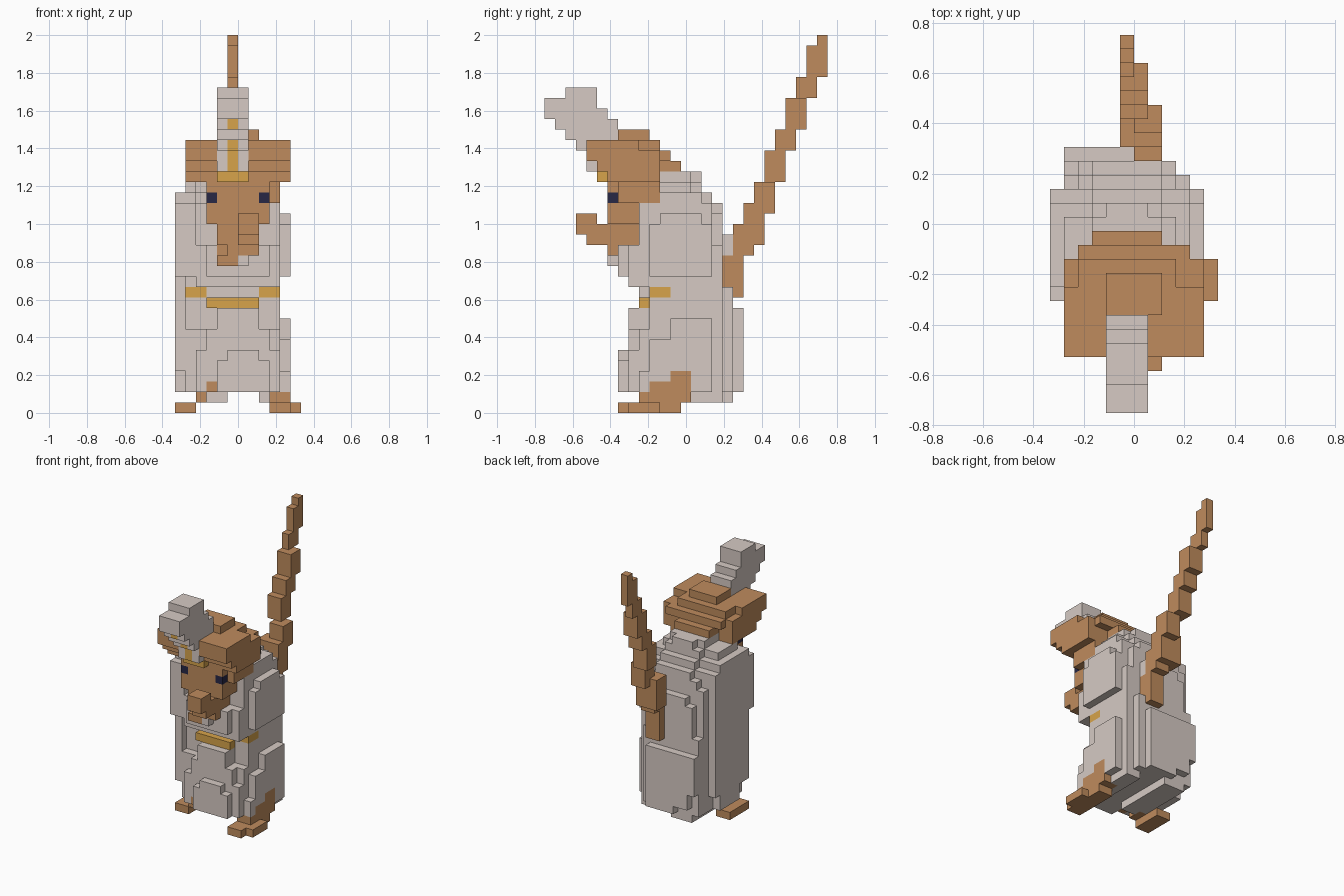
import bpy
import bmesh
from mathutils import Vector

UNIT = 1 / 18  # edge length of one cube cell

default_cube = bpy.data.objects.get("Cube")
if default_cube:
    bpy.data.objects.remove(default_cube, do_unlink=True)


def make_material(name, colour):
    material = bpy.data.materials.new(name)
    material.use_nodes = True
    material.diffuse_color = colour
    material.node_tree.nodes["Principled BSDF"].inputs["Base Color"].default_value = colour
    return material


materials = {
    "grey": make_material("warm_grey_cloth", (0.67, 0.59, 0.55, 1)),
    "brown": make_material("brown_fur", (0.52, 0.26, 0.11, 1)),
    "gold": make_material("gold_trim", (0.68, 0.37, 0.07, 1)),
    "dark": make_material("dark_eye", (0.02, 0.02, 0.06, 1)),
}
colours = list(materials)
cells = {}  # cell position -> (part name, colour)


def block_cells(x, y, z):
    return [(i, j, k) for i in range(*x) for j in range(*y) for k in range(*z)]


def fill(part, colour, x, y, z):
    for cell in block_cells(x, y, z):
        cells[cell] = (part, colour)


def paint(colour, x, y, z):
    for cell in block_cells(x, y, z):
        if cell in cells:
            cells[cell] = (cells[cell][0], colour)


# Lower robe: side flaps, core and back panel
fill("left_flap", "grey", x=(4, 5), y=(-1, 3), z=(2, 9))
fill("left_flap", "grey", x=(4, 5), y=(-3, 3), z=(2, 7))
fill("left_flap", "grey", x=(4, 5), y=(-4, 3), z=(2, 4))
fill("right_flap", "grey", x=(-6, -5), y=(-4, 3), z=(4, 13))
fill("right_flap", "grey", x=(-6, -5), y=(-2, 2), z=(2, 4))
fill("lower_robe", "grey", x=(-5, 4), y=(-3, 4), z=(2, 10))
fill("lower_robe", "grey", x=(-4, -1), y=(-3, 5), z=(1, 2))
fill("lower_robe", "grey", x=(2, 4), y=(-2, 4), z=(1, 2))
fill("lower_robe", "grey", x=(-5, 4), y=(-4, 4), z=(2, 8))
fill("back_panel", "grey", x=(-5, 3), y=(3, 5), z=(2, 12))
fill("back_panel", "grey", x=(-2, 2), y=(5, 6), z=(2, 10))
fill("back_panel", "grey", x=(-4, -2), y=(5, 6), z=(3, 10))
fill("back_panel", "grey", x=(-5, -4), y=(5, 6), z=(5, 10))

# Bent knees and front folds
fill("front_folds", "grey", x=(-2, 2), y=(-5, -3), z=(6, 10))
fill("front_folds", "grey", x=(-3, 3), y=(-5, -3), z=(4, 8))
fill("front_folds", "grey", x=(-4, 4), y=(-5, -3), z=(2, 6))
fill("front_folds", "grey", x=(-2, 3), y=(-6, -4), z=(2, 5))
fill("front_folds", "grey", x=(-1, 2), y=(-6, -4), z=(5, 6))

# Waist with belt
fill("waist", "grey", x=(-5, 4), y=(-3, 4), z=(10, 13))
fill("waist", "grey", x=(-4, 4), y=(-5, -3), z=(12, 13))
fill("waist", "grey", x=(-3, 2), y=(-4, -3), z=(10, 11))
paint("gold", x=(-3, 2), y=(-4, -3), z=(10, 11))
paint("gold", x=(-5, -3), y=(-3, -1), z=(11, 12))
paint("gold", x=(2, 4), y=(-3, -1), z=(11, 12))

# Feet and the fur showing through the robe
fill("left_foot", "brown", x=(3, 5), y=(-6, 0), z=(0, 1))
fill("left_foot", "brown", x=(5, 6), y=(-5, -2), z=(0, 1))
fill("left_foot", "brown", x=(3, 5), y=(-4, 1), z=(1, 2))
fill("right_foot", "brown", x=(-6, -4), y=(-4, 0), z=(0, 1))
fill("right_foot", "brown", x=(-4, -3), y=(-4, -2), z=(1, 2))
paint("brown", x=(4, 5), y=(-3, 1), z=(2, 3))
paint("brown", x=(4, 5), y=(-1, 1), z=(3, 4))
paint("brown", x=(4, 5), y=(-2, -1), z=(7, 8))
paint("brown", x=(-3, -2), y=(-6, -4), z=(2, 3))

# Upper robe rising to a stepped hood
fill("upper_robe", "grey", x=(-4, 4), y=(-5, 4), z=(13, 16))
fill("upper_robe", "grey", x=(-3, 3), y=(-6, 4), z=(13, 16))
fill("upper_robe", "grey", x=(-4, 4), y=(-4, 3), z=(16, 20))
fill("upper_robe", "grey", x=(-4, 3), y=(3, 4), z=(16, 19))
fill("upper_robe", "grey", x=(-3, 2), y=(3, 4), z=(19, 20))
fill("upper_robe", "grey", x=(-4, 2), y=(4, 5), z=(12, 16))
fill("upper_robe", "grey", x=(-3, 2), y=(4, 5), z=(16, 17))
fill("upper_robe", "grey", x=(-2, 1), y=(-7, -5), z=(14, 15))
fill("hood", "grey", x=(-4, 4), y=(-3, 2), z=(20, 21))
fill("hood", "grey", x=(-3, 2), y=(2, 3), z=(20, 21))
fill("hood", "grey", x=(-4, 3), y=(-2, 1), z=(21, 22))
fill("hood", "grey", x=(-3, 2), y=(-2, 2), z=(21, 22))
fill("hood", "grey", x=(-3, 2), y=(-2, 1), z=(22, 23))
fill("hood", "grey", x=(-2, 1), y=(0, 2), z=(22, 23))
fill("right_arm", "grey", x=(-6, -4), y=(-5, 3), z=(13, 20))
fill("right_arm", "grey", x=(-6, -4), y=(-4, 2), z=(20, 21))
fill("right_arm", "grey", x=(-5, -4), y=(3, 4), z=(10, 18))
fill("right_arm", "grey", x=(-5, -4), y=(-3, 1), z=(21, 22))
fill("left_arm", "grey", x=(4, 5), y=(-3, 3), z=(13, 18))
fill("left_arm", "grey", x=(4, 5), y=(-2, 2), z=(18, 19))

# Head, narrowing downwards from broad ears
fill("head", "brown", x=(-1, 2), y=(-7, -4), z=(15, 16))
fill("head", "brown", x=(-2, 2), y=(-7, -4), z=(16, 18))
fill("head", "brown", x=(-3, 3), y=(-7, -4), z=(18, 20))
fill("head", "brown", x=(-3, 3), y=(-7, -2), z=(20, 22))
fill("head", "brown", x=(3, 4), y=(-6, -2), z=(20, 22))
fill("ears", "brown", x=(-5, 5), y=(-7, -2), z=(22, 23))
fill("ears", "brown", x=(-5, 5), y=(-8, -2), z=(23, 24))
fill("ears", "brown", x=(-5, 5), y=(-9, -2), z=(24, 25))
fill("ears", "brown", x=(-5, 5), y=(-9, -4), z=(25, 26))
fill("crown", "brown", x=(-3, 2), y=(-3, 0), z=(23, 24))
fill("crown", "brown", x=(-4, 4), y=(-3, -1), z=(24, 25))
fill("crown", "brown", x=(-4, 3), y=(-4, -2), z=(25, 26))
fill("crown", "brown", x=(-2, 2), y=(-6, -3), z=(26, 27))
paint("brown", x=(-2, 0), y=(-7, -5), z=(14, 15))
paint("brown", x=(-2, -1), y=(-7, -5), z=(15, 16))

# Snout and eyes
fill("snout", "brown", x=(0, 2), y=(-10, -8), z=(18, 19))
fill("snout", "brown", x=(0, 2), y=(-10, -6), z=(17, 18))
fill("snout", "brown", x=(0, 2), y=(-9, -6), z=(16, 17))
fill("right_eye", "dark", x=(-3, -2), y=(-7, -6), z=(20, 21))
fill("left_eye", "dark", x=(2, 3), y=(-7, -6), z=(20, 21))

# Forward-leaning plume: one (front, back) depth per layer, going up
plume_depths = [(-8, -7), (-9, -7), (-9, -6), (-10, -6), (-11, -6),
                (-12, -6), (-13, -7), (-13, -8), (-11, -8)]
for layer, depth in enumerate(plume_depths, start=22):
    fill("plume", "grey", x=(-2, 1), y=depth, z=(layer, layer + 1))
paint("gold", x=(-2, 1), y=(-8, -7), z=(22, 23))
for layer, depth in enumerate(plume_depths[1:4], start=23):
    paint("gold", x=(-1, 0), y=(depth[0], depth[0] + 1), z=(layer, layer + 1))
paint("gold", x=(-1, 0), y=(-12, -11), z=(27, 28))

# Tail: a staircase of blocks climbing backwards
tail_heights = [(12, 15), (15, 18), (16, 20), (19, 22), (22, 25),
                (25, 27), (27, 30), (30, 32), (32, 35)]
tail_spans = [(0, 2), (0, 2), (-1, 2), (0, 2)] + [(-1, 1)] * 3 + [(-1, 0)] * 2
for step, (span, height) in enumerate(zip(tail_spans, tail_heights), start=4):
    fill("tail", "brown", x=span, y=(step, step + 2), z=height)
fill("tail", "brown", x=(0, 2), y=(5, 6), z=(11, 12))
fill("tail", "brown", x=(-1, 0), y=(13, 14), z=(35, 36))


def build_part(part):
    """Turn one part's cells into a mesh of its exposed faces."""
    bm = bmesh.new()
    for cell, (owner, colour) in cells.items():
        if owner != part:
            continue
        for axis in range(3):
            for side in (0, 1):
                beside = list(cell)
                beside[axis] += 2 * side - 1
                if tuple(beside) in cells:
                    continue
                corners = []
                for u, v in ((0, 0), (1, 0), (1, 1), (0, 1)):
                    corner = Vector(cell)
                    corner[axis] += side
                    corner[(axis + 1) % 3] += u
                    corner[(axis + 2) % 3] += v
                    corner.y -= 0.5
                    corners.append(bm.verts.new(corner * UNIT))
                face = bm.faces.new(corners if side else corners[::-1])
                face.material_index = colours.index(colour)
    bmesh.ops.remove_doubles(bm, verts=bm.verts[:], dist=UNIT / 10)
    bmesh.ops.dissolve_limit(bm, angle_limit=0.02, verts=bm.verts[:],
                             edges=bm.edges[:], delimit={"MATERIAL"})
    mesh = bpy.data.meshes.new(part)
    bm.to_mesh(mesh)
    bm.free()
    for material in materials.values():
        mesh.materials.append(material)
    bpy.context.scene.collection.objects.link(bpy.data.objects.new(part, mesh))


for part_name in sorted({owner for owner, colour in cells.values()}):
    build_part(part_name)
